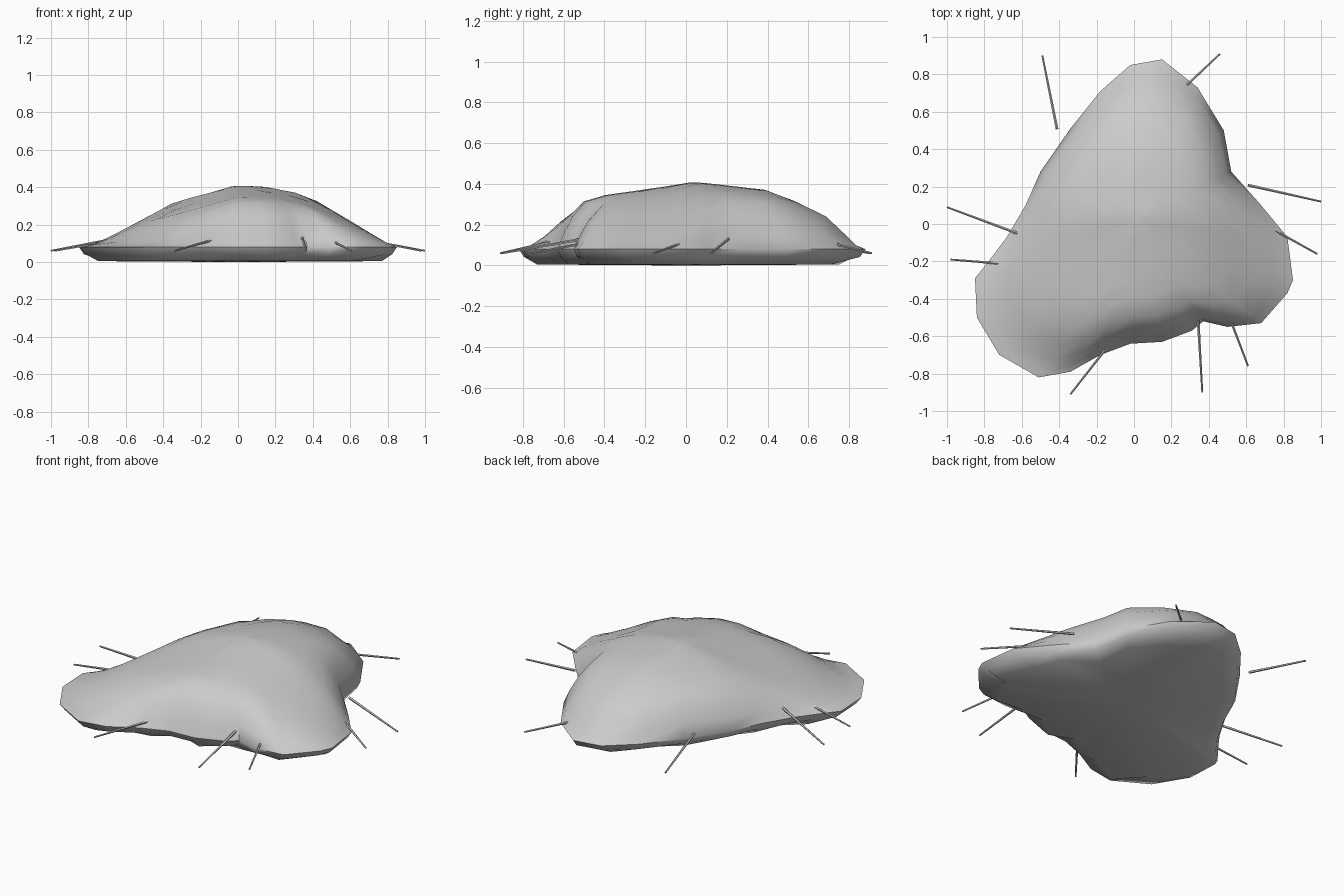
import bpy, bmesh, random
from mathutils import Vector

if "Cube" in bpy.data.objects:
    bpy.data.objects.remove(bpy.data.objects["Cube"])

random.seed(4)

# Widest outline of the mound, seen from above
OUTLINE = [(.15, .88), (-.02, .85), (-.18, .71), (-.34, .51), (-.5, .28), (-.58, .1),
           (-.68, -.07), (-.77, -.19), (-.85, -.29), (-.84, -.5), (-.72, -.7),
           (-.51, -.82), (-.34, -.79), (-.18, -.7), (-.02, -.64), (.15, -.63),
           (.31, -.57), (.37, -.52), (.5, -.55), (.68, -.53), (.82, -.37),
           (.85, -.3), (.82, -.07), (.68, .1), (.52, .28), (.48, .5), (.34, .73)]
# Height silhouettes across x and y
ACROSS_X = [(-.85, .08), (-.7, .15), (-.5, .25), (-.34, .32), (-.02, .41), (.15, .405),
            (.36, .36), (.6, .23), (.82, .13), (.85, .08)]
ACROSS_Y = [(-.82, .09), (-.63, .26), (-.5, .33), (.05, .41), (.4, .37), (.72, .24), (.88, .08)]


def sample(table, t):
    for (a, u), (b, v) in zip(table, table[1:]):
        if t <= b:
            return u + (v - u) * max(0, (t - a) / (b - a))
    return table[-1][1]


def height(x, y, ramp):
    full = sample(ACROSS_X, x) * sample(ACROSS_Y, y) / .41
    return .08 + max(full - .08, .02) * ramp


def finish(bm, name):
    bmesh.ops.recalc_face_normals(bm, faces=bm.faces)
    mesh = bpy.data.meshes.new(name)
    bm.to_mesh(mesh)
    bm.free()
    obj = bpy.data.objects.new(name, mesh)
    bpy.context.collection.objects.link(obj)
    return obj


# Mound: rings from the ground edge, out to the rim, then up to the crest
bm = bmesh.new()
rings = []
ring = []
for i, (x, y) in enumerate(OUTLINE):
    s = .86 + (.04 if i % 2 else -.04) + random.uniform(-.02, .02)
    ring.append(bm.verts.new((x * s, y * s, .005)))
rings.append(ring)
for s, ramp in [(.97, None), (1, 0), (.95, .42), (.88, .75), (.78, .94),
                (.62, 1), (.45, 1), (.28, 1), (.12, 1)]:
    ring = []
    for x, y in OUTLINE:
        z = .042 if ramp is None else height(x * s, y * s, ramp)
        ring.append(bm.verts.new((x * s, y * s, z)))
    rings.append(ring)
n = len(OUTLINE)
for a, b in zip(rings, rings[1:]):
    for i in range(n):
        j = (i + 1) % n
        bm.faces.new((a[i], a[j], b[j], b[i]))
crest = bm.verts.new((0, .02, .407))
base = bm.verts.new((0, 0, .0))
for i in range(n):
    j = (i + 1) % n
    bm.faces.new((rings[-1][i], rings[-1][j], crest))
    bm.faces.new((rings[0][j], rings[0][i], base))
mound = finish(bm, "mound")
bpy.context.view_layer.objects.active = mound
mound.select_set(True)
bpy.ops.object.shade_smooth_by_angle(angle=.8)

# Twigs: (outer tip xy, visible inner point xy), all tilted down and outward
TWIGS = [((-.49, .9), (-.41, .5)), ((.46, .91), (.3, .76)), ((1, .12), (.6, .21)),
         ((.98, -.16), (.8, -.06)), ((.61, -.76), (.53, -.55)), ((.365, -.9), (.345, -.55)),
         ((-.34, -.91), (-.16, -.68)), ((-.98, -.19), (-.73, -.21)), ((-1, .09), (-.65, -.04))]


def twig(tip, inner, index):
    outer = Vector((*tip, .06))
    flat = (Vector((*inner, .06)) - outer).normalized()
    root = outer + flat * .4 + Vector((0, 0, .07))
    axis = root - outer
    bm = bmesh.new()
    bmesh.ops.create_cone(bm, cap_ends=True, segments=5, radius1=.005, radius2=.008,
                          depth=axis.length)
    bm.transform(axis.to_track_quat('Z', 'Y').to_matrix().to_4x4())
    bmesh.ops.translate(bm, verts=bm.verts, vec=(outer + root) / 2)
    finish(bm, f"twig_{index}")


for k, (tip, inner) in enumerate(TWIGS, 1):
    twig(tip, inner, k)
